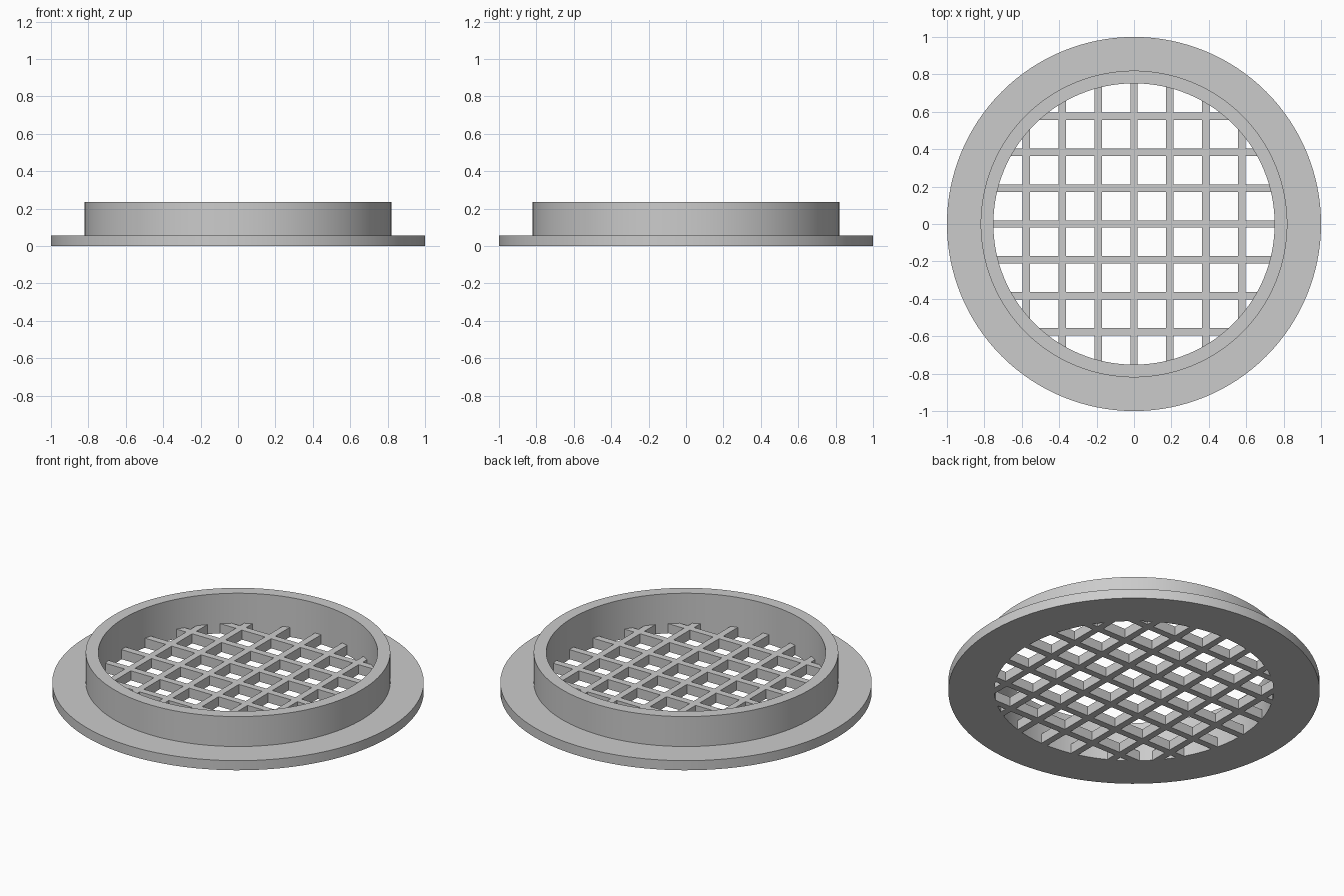
import bpy, bmesh, math

SEGMENTS = 128
INNER, COLLAR, OUTER = 0.752, 0.82, 1.0
FLOOR, TOP = 0.057, 0.235
PITCH, BAR = 0.192, 0.04

cube = bpy.data.objects.get("Cube")
if cube:
    bpy.data.objects.remove(cube, do_unlink=True)

grey = bpy.data.materials.new("plain grey")
grey.use_nodes = True
colour = (0.6, 0.6, 0.6, 1)
grey.diffuse_color = colour
grey.node_tree.nodes["Principled BSDF"].inputs["Base Color"].default_value = colour


def make_object(name, bm):
    bmesh.ops.recalc_face_normals(bm, faces=bm.faces)
    mesh = bpy.data.meshes.new(name)
    bm.to_mesh(mesh)
    bm.free()
    mesh.materials.append(grey)
    obj = bpy.data.objects.new(name, mesh)
    bpy.context.collection.objects.link(obj)
    return obj


def activate(obj):
    bpy.ops.object.select_all(action="DESELECT")
    obj.select_set(True)
    bpy.context.view_layer.objects.active = obj


# Flange and raised collar, turned from one closed profile
profile = [(INNER, 0), (OUTER, 0), (OUTER, FLOOR),
           (COLLAR, FLOOR), (COLLAR, TOP), (INNER, TOP)]
bm = bmesh.new()
rings = []
for i in range(SEGMENTS):
    a = 2 * math.pi * i / SEGMENTS
    rings.append([bm.verts.new((r * math.cos(a), r * math.sin(a), z)) for r, z in profile])
for i, ring in enumerate(rings):
    after = rings[(i + 1) % SEGMENTS]
    for j in range(len(profile)):
        k = (j + 1) % len(profile)
        bm.faces.new((ring[j], after[j], after[k], ring[k]))
collar = make_object("flange_and_collar", bm)
activate(collar)
bpy.ops.object.shade_smooth_by_angle(angle=math.radians(30))

# Square lattice: bar edges make a grid, cells between bars stay open
lines = [-OUTER]
for n in range(-3, 4):
    lines += [n * PITCH - BAR / 2, n * PITCH + BAR / 2]
lines.append(OUTER)
bm = bmesh.new()
grid = [[bm.verts.new((x, y, 0)) for y in lines] for x in lines]
for i in range(len(lines) - 1):
    for j in range(len(lines) - 1):
        if i % 2 or j % 2:
            bm.faces.new((grid[i][j], grid[i + 1][j], grid[i + 1][j + 1], grid[i][j + 1]))
loose = [v for v in bm.verts if not v.link_faces]
bmesh.ops.delete(bm, geom=loose, context="VERTS")
extruded = bmesh.ops.extrude_face_region(bm, geom=bm.faces[:], use_keep_orig=True)["geom"]
for v in extruded:
    if isinstance(v, bmesh.types.BMVert):
        v.co.z = FLOOR
grate = make_object("grate", bm)

# Trim the lattice to the round opening
bm = bmesh.new()
bmesh.ops.create_cone(bm, cap_ends=True, segments=SEGMENTS,
                      radius1=INNER, radius2=INNER, depth=1)
cutter = make_object("round_cutter", bm)
cutter.hide_render = True
trim = grate.modifiers.new("round trim", "BOOLEAN")
trim.operation = "INTERSECT"
trim.solver = "EXACT"
trim.object = cutter
activate(grate)
bpy.ops.object.modifier_apply(modifier=trim.name)
bpy.data.objects.remove(cutter, do_unlink=True)
